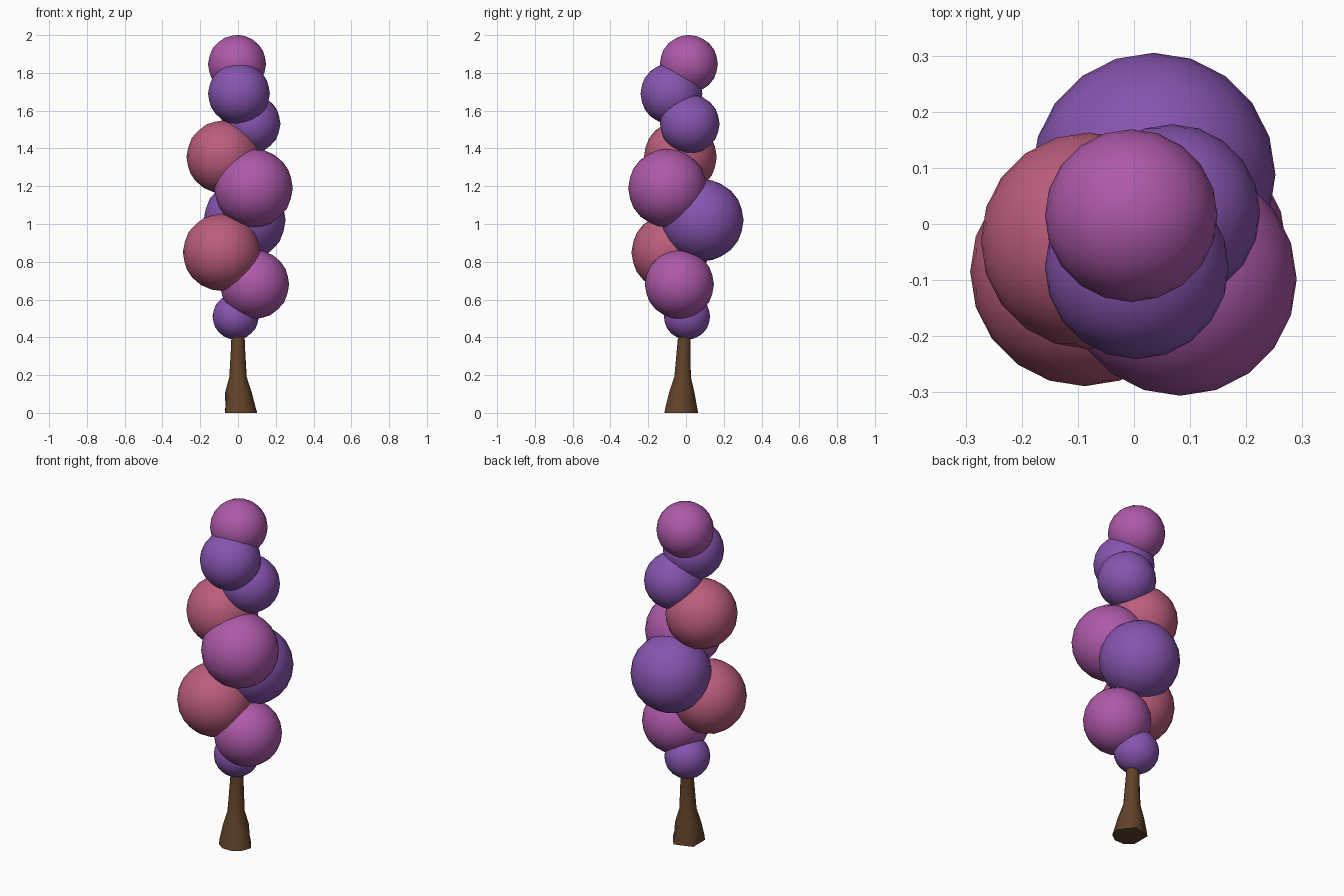
import bpy, bmesh, math
from mathutils import Vector, Matrix

if "Cube" in bpy.data.objects:
    bpy.data.objects.remove(bpy.data.objects["Cube"])


def material(name, rgb):
    m = bpy.data.materials.new(name)
    m.diffuse_color = (*rgb, 1)
    m.use_nodes = True
    m.node_tree.nodes["Principled BSDF"].inputs["Base Color"].default_value = m.diffuse_color
    return m


MATS = {
    "magenta": material("magenta_leaf", (0.42, 0.10, 0.40)),
    "purple": material("purple_leaf", (0.24, 0.09, 0.43)),
    "pink": material("pink_leaf", (0.50, 0.11, 0.20)),
    "bark": material("bark", (0.12, 0.055, 0.022)),
}


def finish(bm, name, mat):
    bmesh.ops.recalc_face_normals(bm, faces=bm.faces)
    for f in bm.faces:
        f.smooth = len(f.verts) < 5
    me = bpy.data.meshes.new(name)
    bm.to_mesh(me)
    bm.free()
    me.materials.append(MATS[mat])
    ob = bpy.data.objects.new(name, me)
    bpy.context.collection.objects.link(ob)
    return ob


def clump(name, c, r, mat):
    bm = bmesh.new()
    bmesh.ops.create_icosphere(bm, subdivisions=3, radius=r * 1.005,
                               matrix=Matrix.Translation(c))
    return finish(bm, name, mat)


def neck(name, a, ra, b, rb, mat):
    a, b = Vector(a), Vector(b)
    d = b - a
    rot = d.to_track_quat('Z', 'Y').to_matrix().to_4x4()
    bm = bmesh.new()
    bmesh.ops.create_cone(bm, cap_ends=True, segments=14, radius1=ra, radius2=rb,
                          depth=d.length,
                          matrix=Matrix.Translation((a + b) / 2) @ rot)
    return finish(bm, name, mat)


# Leaf clumps spiralling up the stem: centre, radius, colour
CLUMPS = [
    ((-0.012, 0.005, 0.51), 0.122, "purple"),
    ((0.088, -0.035, 0.68), 0.182, "magenta"),
    ((-0.088, -0.085, 0.85), 0.203, "pink"),
    ((0.035, 0.088, 1.02), 0.216, "purple"),
    ((0.082, -0.098, 1.19), 0.207, "magenta"),
    ((-0.08, -0.03, 1.355), 0.192, "pink"),
    ((0.067, 0.02, 1.53), 0.157, "purple"),
    ((0.005, -0.077, 1.69), 0.163, "purple"),
    ((-0.005, 0.015, 1.847), 0.153, "magenta"),
]
for i, (c, r, m) in enumerate(CLUMPS):
    clump(f"leaf_clump_{i + 1}", c, r, m)
    if i:
        c0, r0, m0 = CLUMPS[i - 1]
        neck(f"leaf_neck_{i}", c0, r0 * 0.65, c, r * 0.65, m0)

# Trunk with a flared, slightly lobed foot: z, radius, centre x, centre y
RINGS = [(0, 0.094, 0.008, -0.025), (0.03, 0.088, 0.005, -0.025),
         (0.11, 0.07, 0.002, -0.022), (0.19, 0.046, 0, -0.018),
         (0.35, 0.037, 0, -0.012), (0.55, 0.03, 0, 0)]
N = 10
bm = bmesh.new()
rings = []
for z, r, cx, cy in RINGS:
    ring = []
    for k in range(N):
        a = 2 * math.pi * k / N
        lobe = 0.82 if (k % 2 and math.sin(a) > -0.1 and z < 0.1) else 1
        ring.append(bm.verts.new((cx + r * lobe * math.cos(a),
                                  cy + r * lobe * math.sin(a), z)))
    rings.append(ring)
for lo, hi in zip(rings, rings[1:]):
    for k in range(N):
        bm.faces.new((lo[k], lo[(k + 1) % N], hi[(k + 1) % N], hi[k]))
bm.faces.new(rings[0])
bm.faces.new(rings[-1])
finish(bm, "trunk", "bark")
